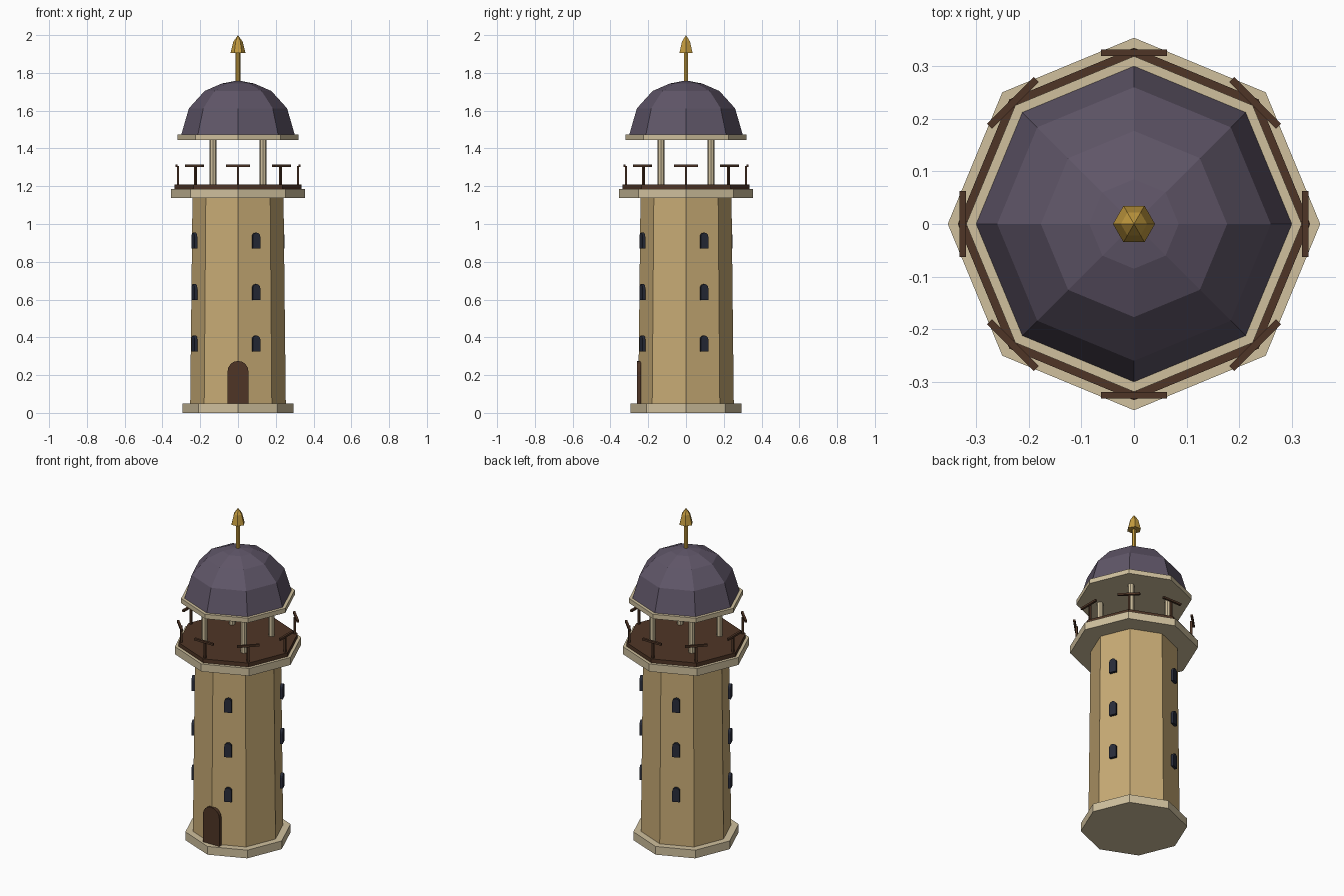
import bpy
import bmesh
from math import sin, cos, pi, radians
from mathutils import Matrix

if "Cube" in bpy.data.objects:
    bpy.data.objects.remove(bpy.data.objects["Cube"], do_unlink=True)


def material(name, rgb):
    m = bpy.data.materials.new(name)
    m.use_nodes = True
    m.diffuse_color = (*rgb, 1)
    m.node_tree.nodes["Principled BSDF"].inputs["Base Color"].default_value = (*rgb, 1)
    return m


sand = material("sand wall", (0.58, 0.41, 0.18))
stone = material("pale stone", (0.63, 0.53, 0.34))
slate = material("purple slate", (0.115, 0.092, 0.138))
wood = material("dark wood", (0.078, 0.036, 0.019))
glass = material("dark glass", (0.021, 0.025, 0.042))
gold = material("gold", (0.55, 0.33, 0.05))


def finish(name, bm, mat, matrix=None):
    bmesh.ops.recalc_face_normals(bm, faces=bm.faces)
    mesh = bpy.data.meshes.new(name)
    bm.to_mesh(mesh)
    bm.free()
    mesh.materials.append(mat)
    ob = bpy.data.objects.new(name, mesh)
    if matrix:
        ob.matrix_world = matrix
    bpy.context.collection.objects.link(ob)
    return ob


def lathe(name, profile, mat, sides=8, matrix=None):
    """Faceted solid from (radius, height) pairs; a zero radius makes a point."""
    bm = bmesh.new()
    rings = []
    for r, z in profile:
        count = sides if r else 1
        rings.append([bm.verts.new((r * cos(2 * pi * i / sides), r * sin(2 * pi * i / sides), z))
                      for i in range(count)])
    for low, high in zip(rings, rings[1:]):
        for i in range(sides):
            j = (i + 1) % sides
            if len(high) == 1:
                bm.faces.new((low[i], low[j], high[0]))
            else:
                bm.faces.new((low[i], low[j], high[j], high[i]))
    for ring in (rings[0], rings[-1]):
        if len(ring) > 1:
            bm.faces.new(ring)
    return finish(name, bm, mat, matrix)


def around(degrees, radius, z=0):
    """Place a part at a radius, with its local x pointing outward."""
    return Matrix.Rotation(radians(degrees), 4, "Z") @ Matrix.Translation((radius, 0, z))


def box(name, size, mat, matrix):
    bm = bmesh.new()
    bmesh.ops.create_cube(bm, size=1)
    bmesh.ops.scale(bm, vec=size, verts=bm.verts)
    return finish(name, bm, mat, matrix)


def arch(name, width, height, depth, mat, matrix, steps=6):
    """Round-topped panel standing on its local origin."""
    r = width / 2
    outline = [(-r, 0), (r, 0)]
    outline += [(r * cos(pi * i / steps), height - r + r * sin(pi * i / steps))
                for i in range(steps + 1)]
    bm = bmesh.new()
    face = bm.faces.new([bm.verts.new((-depth / 2, y, z)) for y, z in outline])
    out = bmesh.ops.extrude_face_region(bm, geom=[face])["geom"]
    bmesh.ops.translate(bm, vec=(depth, 0, 0),
                        verts=[v for v in out if isinstance(v, bmesh.types.BMVert)])
    return finish(name, bm, mat, matrix)


# Tower body
lathe("plinth", [(0.295, 0), (0.295, 0.05)], stone)
lathe("tower_wall", [(0.253, 0.05), (0.241, 1.138)], sand)
lathe("cornice", [(0.354, 1.138), (0.354, 1.184)], stone)
lathe("gallery_deck", [(0.335, 1.184), (0.335, 1.208)], wood)

# Door and windows
arch("door", 0.111, 0.225, 0.02, wood, around(-90, 0.249, 0.05), steps=8)
for side in range(4):
    for level in range(3):
        arch(f"window_{side}_{level}", 0.042, 0.085, 0.016, glass,
             around(22.5 + 90 * side, 0.25, 0.325 + 0.272 * level))

# Gallery railing
for i in range(8):
    box(f"rail_post_{i}", (0.012, 0.012, 0.1), wood, around(45 * i, 0.318, 1.257))
    box(f"rail_bar_{i}", (0.013, 0.126, 0.012), wood, around(45 * i, 0.3255, 1.309))

# Lantern pillars
for i in range(4):
    lathe(f"pillar_{i}", [(0.018, 1.208), (0.018, 1.447)], stone, 8,
          around(45 + 90 * i, 0.188))

# Domed roof
lathe("roof_plate", [(0.319, 1.446), (0.319, 1.474)], stone)
lathe("dome", [(0.3, 1.474), (0.26, 1.612), (0.177, 1.704), (0.085, 1.744), (0, 1.76)], slate)

# Finial
lathe("finial_rod", [(0.012, 1.74), (0.012, 1.915)], gold, 6)
lathe("finial_tip", [(0.04, 1.905), (0.025, 1.965), (0, 2.0)], gold, 6)
